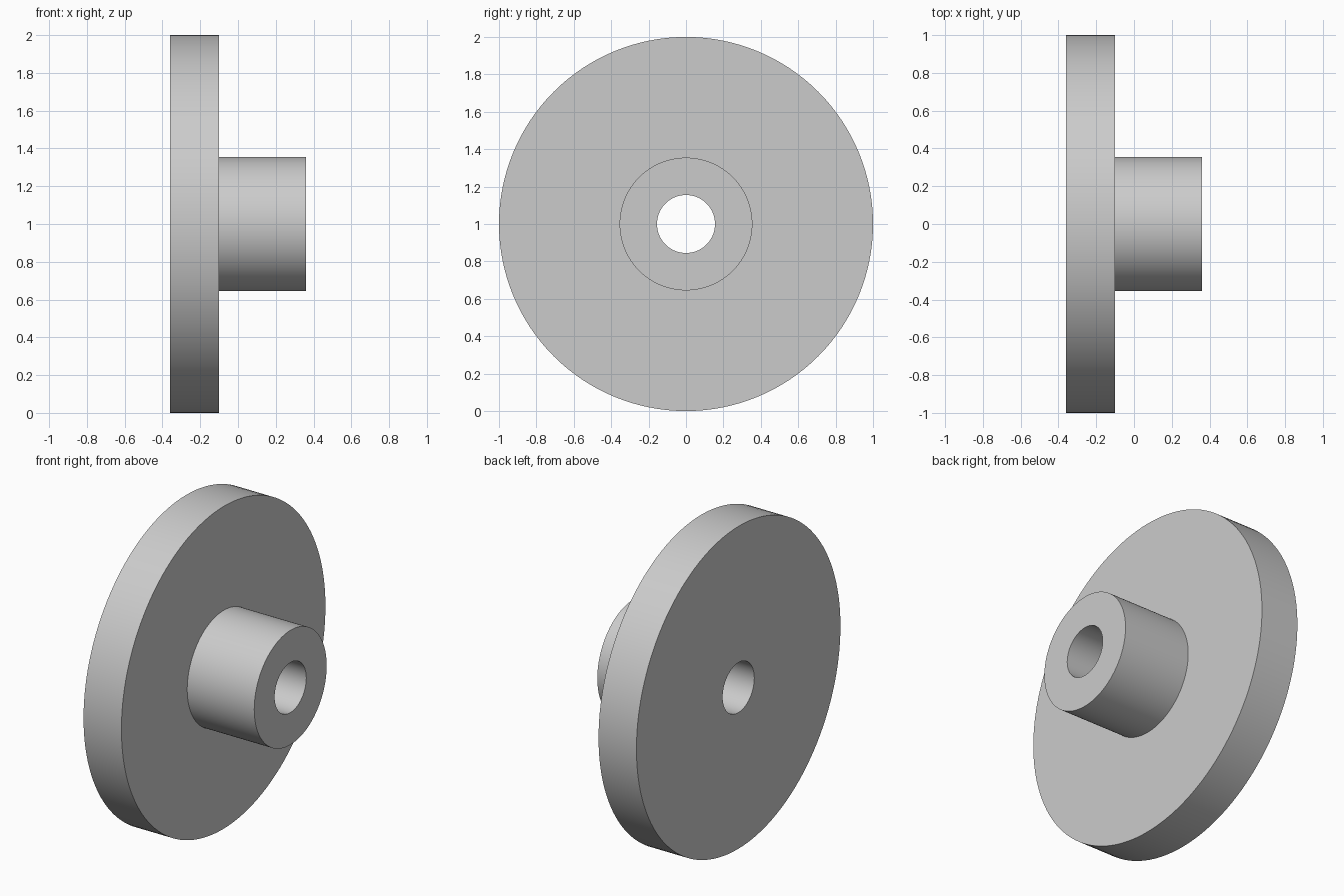
import bpy
import bmesh
from math import cos, sin, pi, radians

cube = bpy.data.objects.get("Cube")
if cube:
    bpy.data.objects.remove(cube, do_unlink=True)

SEGMENTS = 128
BACK, SHOULDER, TIP = -0.36, -0.10, 0.36
BORE_R, HUB_R, DISC_R = 0.155, 0.355, 1.0

# Plain grey metal
grey = bpy.data.materials.new("grey_metal")
grey.use_nodes = True
colour = (0.6, 0.6, 0.6, 1.0)
grey.diffuse_color = colour
grey.node_tree.nodes["Principled BSDF"].inputs["Base Color"].default_value = colour


def lathe_x(name, profile):
    """Revolve a closed (x, radius) profile around the x axis."""
    bm = bmesh.new()
    rings = []
    for i in range(SEGMENTS):
        a = 2 * pi * i / SEGMENTS
        rings.append([bm.verts.new((x, r * cos(a), r * sin(a))) for x, r in profile])
    n = len(profile)
    for i in range(SEGMENTS):
        a, b = rings[i], rings[(i + 1) % SEGMENTS]
        for j in range(n):
            k = (j + 1) % n
            bm.faces.new((a[j], a[k], b[k], b[j]))
    bmesh.ops.recalc_face_normals(bm, faces=bm.faces)
    mesh = bpy.data.meshes.new(name)
    bm.to_mesh(mesh)
    bm.free()
    mesh.materials.append(grey)
    obj = bpy.data.objects.new(name, mesh)
    bpy.context.collection.objects.link(obj)
    return obj


# Disc, hub and through bore in one turned piece
wheel = lathe_x("flanged_hub", [
    (BACK, BORE_R), (BACK, DISC_R), (SHOULDER, DISC_R),
    (SHOULDER, HUB_R), (TIP, HUB_R), (TIP, BORE_R),
])
wheel.location.z = DISC_R

# Smooth round walls with crisp rims
bpy.ops.object.select_all(action='DESELECT')
wheel.select_set(True)
bpy.context.view_layer.objects.active = wheel
bpy.ops.object.shade_smooth_by_angle(angle=radians(30))
